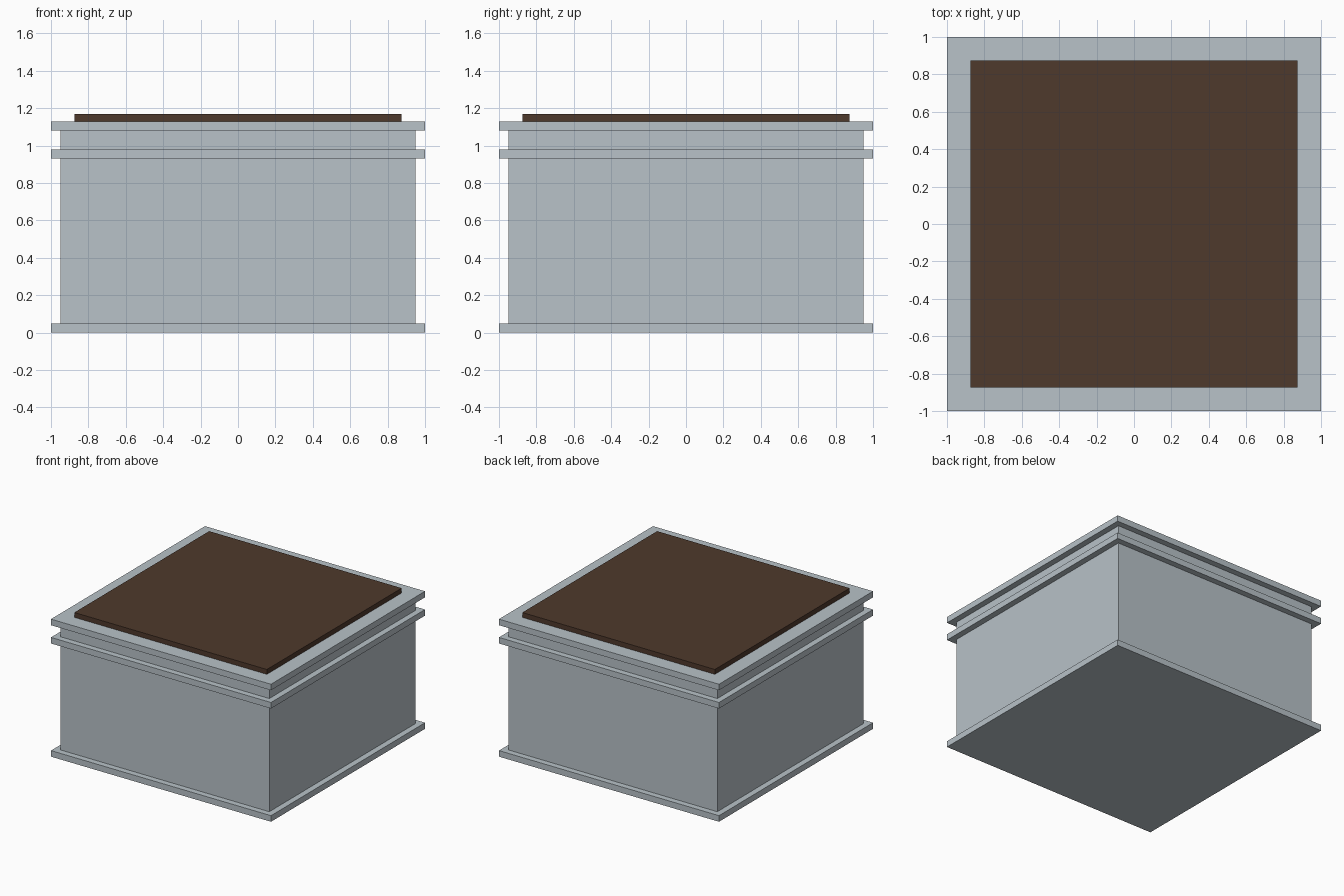
import bpy

if "Cube" in bpy.data.objects:
    bpy.data.objects.remove(bpy.data.objects["Cube"])


def material(name, rgb):
    m = bpy.data.materials.new(name)
    m.diffuse_color = (*rgb, 1.0)
    m.use_nodes = True
    m.node_tree.nodes["Principled BSDF"].inputs["Base Color"].default_value = m.diffuse_color
    return m


def slab(name, half, z0, z1, mat):
    """Square box centred on the z axis, from z0 to z1."""
    bpy.ops.mesh.primitive_cube_add(size=1, location=(0, 0, (z0 + z1) / 2))
    ob = bpy.context.object
    ob.name = name
    ob.scale = (2 * half, 2 * half, z1 - z0)
    bpy.ops.object.transform_apply(location=False, rotation=False, scale=True)
    ob.data.materials.append(mat)
    return ob


grey = material("pale_grey", (0.48, 0.54, 0.58))
brown = material("dark_brown_soil", (0.077, 0.041, 0.025))

# Box body, ending inside the base and rim
slab("planter_body", 0.95, 0.02, 1.10, grey)

# Projecting trims: base, lower band and rim
for name, z0, z1 in (("base_trim", 0.0, 0.05),
                     ("band_trim", 0.93, 0.98),
                     ("rim_trim", 1.08, 1.13)):
    slab(name, 1.0, z0, z1, grey)

# Raised soil on top
slab("soil", 0.875, 1.11, 1.17, brown)
